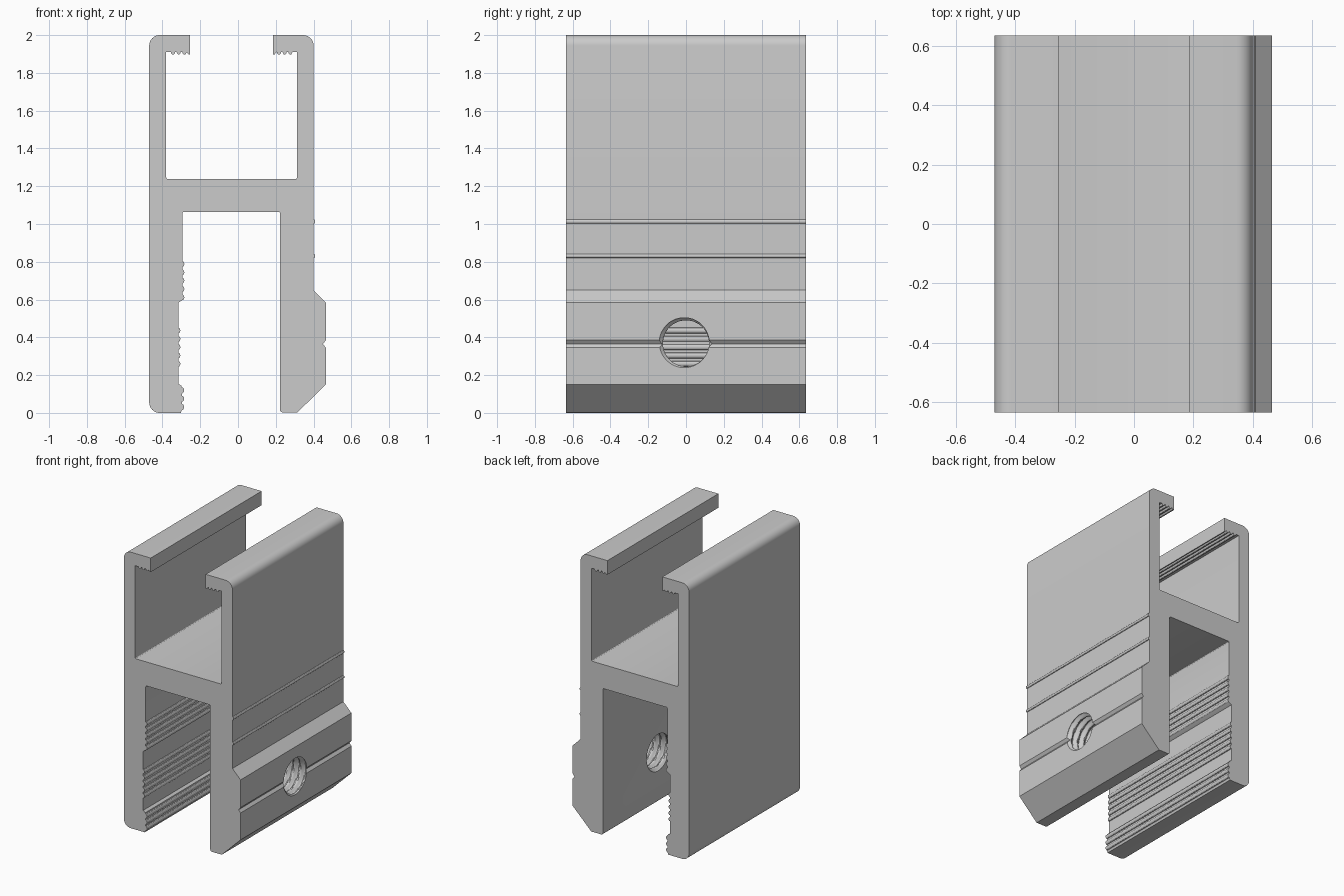
import bpy, bmesh
from math import sin, cos, pi, radians

if "Cube" in bpy.data.objects:
    bpy.data.objects.remove(bpy.data.objects["Cube"])

HALF = 0.635   # half length of the extrusion along y


def arc(cx, cz, r, a0, a1, n=8):
    return [(cx + r * cos(radians(a0 + (a1 - a0) * i / n)),
             cz + r * sin(radians(a0 + (a1 - a0) * i / n))) for i in range(n + 1)]


def wall_ridges(x, h, zs, w=0.013):
    """Rounded ridges standing out in x by h, centred at each height."""
    return [(x + h * sin(pi * i / 6), z + w * cos(pi * i / 6)) for z in zs for i in range(7)]


def lip_ridges(z, h, xs, w=0.013):
    """Rounded ridges hanging under a lip, centred at each x."""
    return [(x + w * cos(pi * i / 6), z - h * sin(pi * i / 6)) for x in xs for i in range(7)]


def make_object(name, bm):
    bmesh.ops.recalc_face_normals(bm, faces=bm.faces)
    mesh = bpy.data.meshes.new(name)
    bm.to_mesh(mesh)
    bm.free()
    ob = bpy.data.objects.new(name, mesh)
    bpy.context.collection.objects.link(ob)
    return ob


# cross-section, clockwise from the bottom left
profile = arc(-0.415, 0.055, 0.055, 270, 180)
profile += arc(-0.415, 1.945, 0.055, 180, 90)
# left lip with gripping ridges, then the upper channel
profile += [(-0.255, 2.0), (-0.255, 1.898), (-0.262, 1.898)]
profile += lip_ridges(1.911, 0.014, [-0.284, -0.314, -0.344], 0.011)
profile += [(-0.38, 1.911)]
profile += arc(-0.372, 1.246, 0.008, 180, 270, 3)
profile += arc(0.304, 1.246, 0.008, 270, 360, 3)
profile += [(0.312, 1.911)]
profile += lip_ridges(1.911, 0.014, [0.277, 0.247, 0.217], 0.011)
profile += [(0.194, 1.898), (0.185, 1.898), (0.185, 2.0)]
# right outer wall with two fine ribs
profile += arc(0.345, 1.945, 0.055, 90, 0)
for z in (1.013, 0.831):
    profile += wall_ridges(0.4, 0.009, [z], 0.011)
# thick foot with guide notch and chamfer
profile += [(0.4, 0.65), (0.465, 0.585), (0.465, 0.385), (0.45, 0.365),
            (0.465, 0.345), (0.465, 0.15), (0.315, 0.003)]
profile += arc(0.234, 0.015, 0.012, 270, 180, 3)
# lower channel
profile += arc(0.214, 1.056, 0.008, 0, 90, 3)
profile += arc(-0.287, 1.056, 0.008, 90, 180, 3)
# stepped, ridged inside of the left leg (listed from the top down)
left = wall_ridges(-0.295, 0.011, [0.788 - 0.044 * i for i in range(5)], 0.015)
left += [(-0.297, 0.595), (-0.316, 0.583)]
left += wall_ridges(-0.316, 0.011, [0.436 - 0.044 * i for i in range(5)], 0.015)
left += [(-0.316, 0.155), (-0.299, 0.143)]
left += wall_ridges(-0.297, 0.012, [0.119 - 0.044 * i for i in range(3)], 0.016)
profile += left + [(-0.303, 0.0)]

bm = bmesh.new()
face = bm.faces.new([bm.verts.new((x, -HALF, z)) for x, z in profile])
ext = bmesh.ops.extrude_face_region(bm, geom=[face])
bmesh.ops.translate(bm, vec=(0, 2 * HALF, 0),
                    verts=[v for v in ext["geom"] if isinstance(v, bmesh.types.BMVert)])
bmesh.ops.remove_doubles(bm, verts=bm.verts, dist=1e-5)
body = make_object("clamp_body", bm)

# helical cutter for the threaded set-screw hole
SEG, ROWS, PITCH = 48, 56, 0.052
bm = bmesh.new()
rings = []
for j in range(ROWS + 1):
    x = 0.1937 + 0.3011 * j / ROWS
    ring = []
    for i in range(SEG):
        t = 2 * pi * i / SEG
        f = (x / PITCH - i / SEG) % 1.0
        r = 0.122 + 0.021 * min(1, max(0, 1.35 * (1 - abs(2 * f - 1)) - 0.2))
        ring.append(bm.verts.new((x, r * cos(t), 0.368 + r * sin(t))))
    rings.append(ring)
for a, b in zip(rings, rings[1:]):
    for i in range(SEG):
        k = (i + 1) % SEG
        bm.faces.new((a[i], a[k], b[k]))
        bm.faces.new((a[i], b[k], b[i]))
bm.faces.new(rings[0])
bm.faces.new(rings[-1])
cutter = make_object("thread_cutter", bm)
cutter.hide_render = True

mod = body.modifiers.new("screw_hole", 'BOOLEAN')
mod.operation = 'DIFFERENCE'
mod.solver = 'EXACT'
mod.object = cutter
bpy.context.view_layer.objects.active = body
body.select_set(True)
bpy.ops.object.modifier_apply(modifier=mod.name)
bpy.data.objects.remove(cutter)
bpy.ops.object.shade_smooth_by_angle(angle=radians(28))
